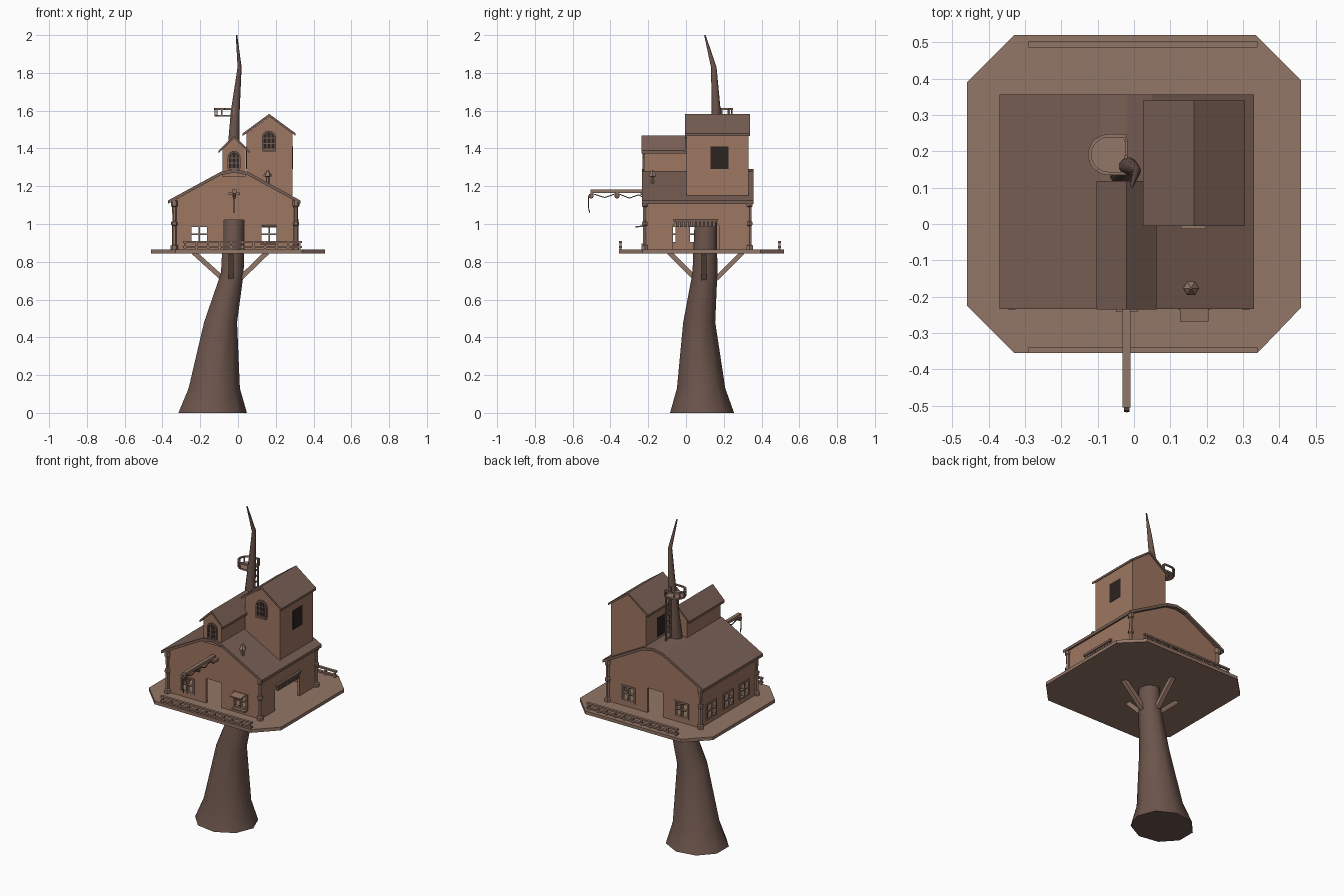
import bpy, bmesh, math
from mathutils import Vector

if "Cube" in bpy.data.objects:
    bpy.data.objects.remove(bpy.data.objects["Cube"])


def material(name, rgb):
    m = bpy.data.materials.new(name)
    m.diffuse_color = (*rgb, 1)
    m.use_nodes = True
    m.node_tree.nodes["Principled BSDF"].inputs["Base Color"].default_value = m.diffuse_color
    return m


WALL = material("wall_wood", (.34, .18, .12))
ROOF = material("roof_wood", (.19, .115, .09))
DECK = material("deck_wood", (.29, .18, .135))
BARK = material("bark", (.15, .09, .072))
DARK = material("dark_glass", (.025, .017, .015))


def finish(name, bm, mat):
    bmesh.ops.recalc_face_normals(bm, faces=bm.faces)
    me = bpy.data.meshes.new(name)
    bm.to_mesh(me)
    bm.free()
    me.materials.append(mat)
    ob = bpy.data.objects.new(name, me)
    bpy.context.collection.objects.link(ob)
    return ob


def prism(name, pts, axis, a, b, mat):
    """Extrude a 2D profile along an axis from a to b."""
    place = {'x': lambda u, v, t: (t, u, v), 'y': lambda u, v, t: (u, t, v),
             'z': lambda u, v, t: (u, v, t)}[axis]
    bm = bmesh.new()
    lo = [bm.verts.new(place(u, v, a)) for u, v in pts]
    hi = [bm.verts.new(place(u, v, b)) for u, v in pts]
    n = len(pts)
    bm.faces.new(lo)
    bm.faces.new(hi)
    for i in range(n):
        bm.faces.new((lo[i], lo[(i + 1) % n], hi[(i + 1) % n], hi[i]))
    return finish(name, bm, mat)


def rect(u0, u1, v0, v1):
    return [(u0, v0), (u1, v0), (u1, v1), (u0, v1)]


def bars(name, items, mat):
    """Rectangular bars, each given as start, end, width, depth."""
    bm = bmesh.new()
    for p, q, w, d in items:
        p, q = Vector(p), Vector(q)
        geo = bmesh.ops.create_cube(bm, size=1)['verts']
        rot = (q - p).to_track_quat('Z', 'Y')
        if abs((q - p).normalized().z) > .999:
            rot.identity()
        for v in geo:
            v.co = rot @ Vector((v.co.x * w, v.co.y * d, v.co.z * (q - p).length)) + (p + q) / 2
    return finish(name, bm, mat)


def tube(name, rings, sides, mat, smooth=False):
    """Skin of stacked elliptical rings (x, y, z, rx, ry)."""
    bm = bmesh.new()
    loops = [[bm.verts.new((x + rx * math.cos(2 * math.pi * i / sides),
                            y + ry * math.sin(2 * math.pi * i / sides), z)) for i in range(sides)]
             for x, y, z, rx, ry in rings]
    for a, b in zip(loops, loops[1:]):
        for i in range(sides):
            j = (i + 1) % sides
            bm.faces.new((a[i], a[j], b[j], b[i]))
    bm.faces.new(loops[0])
    bm.faces.new(loops[-1])
    ob = finish(name, bm, mat)
    if smooth:
        bpy.ops.object.select_all(action='DESELECT')
        ob.select_set(True)
        bpy.context.view_layer.objects.active = ob
        bpy.ops.object.shade_smooth_by_angle(angle=math.radians(50))
    return ob


def cut(ob, cutters):
    for c in cutters:
        m = ob.modifiers.new("cut", 'BOOLEAN')
        m.operation, m.solver, m.object = 'DIFFERENCE', 'EXACT', c
    me = bpy.data.meshes.new_from_object(ob.evaluated_get(bpy.context.evaluated_depsgraph_get()))
    ob.modifiers.clear()
    ob.data = me
    for c in cutters:
        bpy.data.objects.remove(c)


# Trunk, continuing through the house to the bare tip
tube("trunk", [(-.14, .085, 0, .187, .172), (-.13, .08, .13, .14, .13), (-.095, .07, .48, .09, .086),
               (-.032, .1, .74, .062, .067), (-.022, .105, 1.02, .057, .06), (-.03, .142, 1.3, .036, .038),
               (-.015, .16, 1.6, .024, .024), (.008, .147, 1.83, .011, .015), (-.008, .1, 2, .004, .004)],
     9, BARK, True)

# Deck and its diagonal braces
prism("deck", [(-.33, -.355), (.34, -.355), (.46, -.23), (.46, .395), (.335, .52), (-.33, .52),
               (-.46, .39), (-.46, -.225)], 'z', .845, .865, DECK)
bars("deck_braces", [((-.235, .095, .85), (-.08, .095, .71), .026, .026),
                     ((.155, .095, .85), (.01, .095, .71), .026, .026),
                     ((-.037, -.09, .85), (-.037, .05, .71), .026, .026),
                     ((-.037, .3, .85), (-.037, .16, .71), .026, .026)], DECK)

# Front and back railings
for name, y in (("front_railing", -.347), ("back_railing", .494)):
    items = [((.025, y, z - .005), (.025, y, z + .005), .63, .016) for z in (.878, .904)]
    items += [((-.28 + .0605 * i, y, .865), (-.28 + .0605 * i, y, .909), .01, .01) for i in range(11)]
    bars(name, items, DECK)

# House shell with window, door and porch openings
Y0, Y1 = -.21, .335
house = prism("house_walls", [(-.335, .862), (.305, .862), (.305, 1.125), (.05, 1.265), (-.02, 1.278),
                              (-.09, 1.265), (-.335, 1.125)], 'y', Y0, Y1, WALL)
side_windows = (-.095, .06, .23)
cutters = [prism("cut", [(-.322, .8), (.292, .8), (.292, 1.12), (.047, 1.252), (-.02, 1.265),
                         (-.087, 1.252), (-.322, 1.12)], 'y', Y0 + .013, Y1 - .013, WALL)]
for cx in (-.205, .165):
    cutters.append(prism("cut", rect(cx - .045, cx + .045, .9, .99), 'y', -.4, .5, WALL))
cutters.append(prism("cut", rect(-.075, .033, .8, 1.02), 'y', -.4, .5, WALL))
for cy in side_windows:
    cutters.append(prism("cut", rect(cy - .045, cy + .045, .9, .99), 'x', -.5, -.2, WALL))
cutters.append(prism("cut", [(-.07, .8), (.175, .8), (.175, .99), (.15, 1.02), (-.045, 1.02), (-.07, .99)],
                     'x', .2, .5, WALL))
cut(house, cutters)

# Window frames with crossed glazing bars
frames = []
for y in (Y0 + .005, Y1 - .005):
    for cx in (-.205, .165):
        for dx, w in ((-.045, .01), (0, .007), (.045, .01)):
            frames.append(((cx + dx, y, .895), (cx + dx, y, .995), w, .022))
        for z, h in ((.9, .01), (.945, .007), (.99, .01)):
            frames.append(((cx, y, z - h / 2), (cx, y, z + h / 2), .1, .02))
for cy in side_windows:
    for d, w in ((-.045, .01), (0, .007), (.045, .01)):
        frames.append(((-.33, cy + d, .895), (-.33, cy + d, .995), .022, w))
    for z, h in ((.9, .01), (.945, .007), (.99, .01)):
        frames.append(((-.33, cy, z - h / 2), (-.33, cy, z + h / 2), .02, .1))
bars("window_frames", frames, DECK)
prism("window_awning", [(-.205, .995), (-.268, .988), (-.268, .982), (-.205, .985)], 'x', .127, .205, DECK)
prism("window_shelf", rect(.12, .21, -.235, -.2), 'z', .888, .896, DECK)

# Scalloped trim over the side porch
bars("porch_trim", [((.308, -.045 + .0215 * i, .985), (.308, -.045 + .0215 * i, 1.02), .014, .016)
                    for i in range(10)] + [((.31, .052, 1.012), (.31, .052, 1.026), .02, .235)], ROOF)

# Corner posts
for name, x, y in (("post_front_left", -.337, -.218), ("post_front_right", .307, -.218),
                   ("post_back_left", -.337, .337), ("post_back_right", .307, .337)):
    tube(name, [(x, y, z, r, r) for z, r in ((.865, .02), (.885, .02), (.89, .012), (.99, .012), (.995, .017),
                (1.01, .017), (1.015, .01), (1.09, .012), (1.095, .018), (1.125, .018))], 6, DECK)


def roof(name, top, t, y0, y1):
    prism(name, top + [(x, z - t) for x, z in reversed(top)], 'y', y0, y1, ROOF)


# Main roof
roof("main_roof", [(-.37, 1.125), (-.09, 1.277), (-.02, 1.29), (.05, 1.277), (.33, 1.125)], .018, -.234, .357)

# Front dormer
prism("dormer_walls", [(-.083, 1.25), (.04, 1.25), (.04, 1.395), (-.021, 1.455), (-.083, 1.395)],
      'y', -.222, .11, WALL)
roof("dormer_roof", [(-.103, 1.388), (-.021, 1.468), (.062, 1.388)], .014, -.236, .118)

# Tower
prism("tower_walls", [(.045, 1.15), (.288, 1.15), (.288, 1.48), (.166, 1.568), (.045, 1.48)],
      'y', .003, .332, WALL)
roof("tower_roof", [(.025, 1.48), (.165, 1.583), (.305, 1.48)], .014, -.006, .34)
prism("tower_window_right", rect(.13, .225, 1.29, 1.41), 'x', .284, .29, DARK)
prism("tower_window_left", rect(.13, .225, 1.29, 1.41), 'x', .043, .049, DARK)


def arched_window(name, cx, y, z0, w, h):
    """Dark arched pane with frame segments and glazing bars."""
    r = w / 2
    arc = [(cx + r * math.cos(math.pi * i / 8), z0 + h - r + r * math.sin(math.pi * i / 8)) for i in range(9)]
    pts = [(cx - r, z0), (cx + r, z0)] + arc
    prism(name + "_pane", pts, 'y', y - .003, y + .01, DARK)
    items = [((a[0], y - .004, a[1]), (b[0], y - .004, b[1]), .008, .008)
             for a, b in zip(pts, pts[1:] + pts[:1])]
    items += [((cx + d, y - .004, z0), (cx + d, y - .004, z0 + h - .012), .005, .006) for d in (-r / 3, r / 3)]
    items += [((cx - r, y - .004, z0 + k), (cx + r, y - .004, z0 + k), .006, .005) for k in (h * .33, h * .63)]
    items = [i for i in items if (Vector(i[0]) - Vector(i[1])).length > 1e-4]
    bars(name + "_frame", items, ROOF)


arched_window("tower_arch", .164, .003, 1.395, .068, .095)
arched_window("dormer_arch", -.021, -.222, 1.293, .06, .09)
prism("tower_sill", rect(.13, .198, -.014, .006), 'z', 1.383, 1.392, DECK)

# Chimney pipe with cone cap
tube("chimney", [(.157, -.177, z, r, r) for z, r in ((1.19, .01), (1.25, .01), (1.251, .022), (1.262, .02),
                 (1.287, .003))], 6, DECK)

# Hoist: beam, wall plate, pulleys and rope
bars("hoist_beam", [((-.02, -.2, 1.174), (-.02, -.505, 1.174), .022, .018),
                    ((-.02, -.2, 1.16), (-.02, -.242, 1.16), .06, .014),
                    ((-.02, -.498, 1.14), (-.02, -.498, 1.17), .02, .008),
                    ((-.02, -.365, 1.15), (-.02, -.365, 1.17), .02, .008)], DECK)
for name, y in (("end_pulley", -.503), ("middle_pulley", -.365)):
    circle = [(y + .014 * math.cos(i * math.pi / 4), 1.148 + .014 * math.sin(i * math.pi / 4)) for i in range(8)]
    prism(name, circle, 'x', -.027, -.013, BARK)
rope = [(-.21, 1.13), (-.25, 1.155), (-.3, 1.137), (-.365, 1.163), (-.43, 1.14), (-.5, 1.162),
        (-.515, 1.148), (-.517, 1.09), (-.51, 1.06)]
bars("hoist_rope", [((-.02, *a), (-.02, *b), .005, .005) for a, b in zip(rope, rope[1:])], BARK)

# Lookout nest: D-shaped floor, posts and rail
NX, NY, R = -.07, .191, .052
d_shape = [(NX + R * math.cos(a), NY + R * math.sin(a))
           for a in (math.pi * (.5 + i / 10) for i in range(11))]
d_shape = [(-.022, NY + R)] + d_shape + [(-.022, NY - R)]
prism("nest_floor", d_shape, 'z', 1.568, 1.578, DECK)
bars("nest_rail", [((*a, 1.609), (*b, 1.609), .009, .009) for a, b in zip(d_shape, d_shape[1:])]
     + [((*p, 1.57), (*p, 1.612), .006, .006) for p in d_shape[::2]], DECK)

# Ladder from the roof to the nest
bars("ladder", [((-.022, y, 1.25), (-.022, y, 1.612), .008, .008) for y in (.185, .23)]
     + [((-.022, .185, 1.3 + .036 * i), (-.022, .23, 1.3 + .036 * i), .007, .007) for i in range(8)], DECK)
